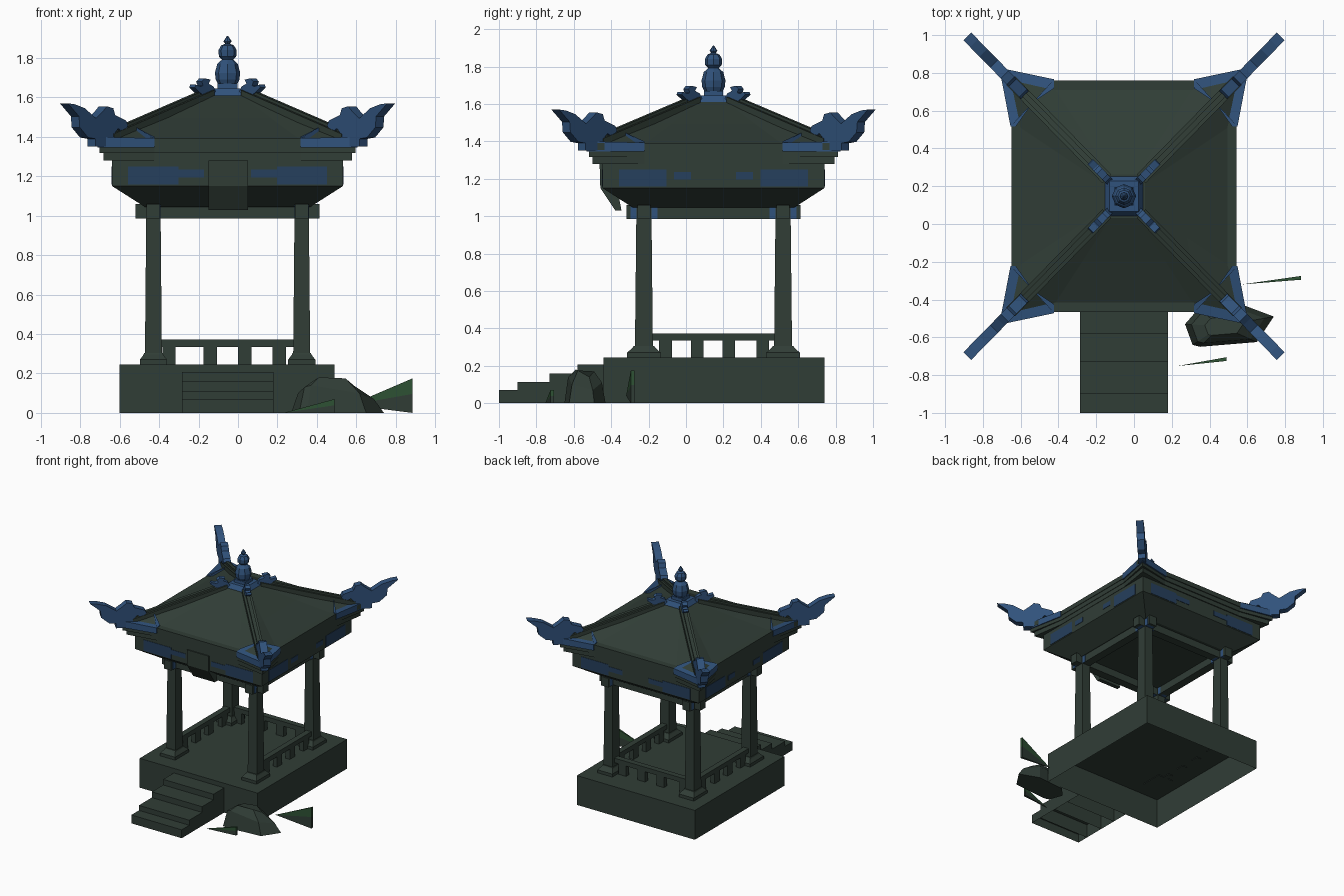
import bpy, bmesh, math

CX, CY = -0.053, 0.147          # pavilion axis
QUADS = [(1, 1), (-1, 1), (-1, -1), (1, -1)]


def material(name, rgb):
    m = bpy.data.materials.new(name)
    m.diffuse_color = (*rgb, 1)
    return m


STONE = material("dark green stone", (0.030, 0.047, 0.037))
BLUE = material("glazed blue", (0.030, 0.085, 0.200))
PAINT = material("faded blue paint", (0.019, 0.050, 0.110))
LEAF = material("leaf green", (0.028, 0.085, 0.035))


def loft(name, rings, mat, bottom=True, top=True):
    """Skin a stack of closed rings of equal length."""
    bm = bmesh.new()
    rows = [[bm.verts.new(p) for p in r] for r in rings]
    n = len(rows[0])
    for a, b in zip(rows, rows[1:]):
        for i in range(n):
            j = (i + 1) % n
            bm.faces.new((a[i], a[j], b[j], b[i]))
    if bottom:
        bm.faces.new(rows[0][::-1])
    if top:
        bm.faces.new(rows[-1])
    bmesh.ops.recalc_face_normals(bm, faces=bm.faces)
    me = bpy.data.meshes.new(name)
    bm.to_mesh(me)
    bm.free()
    me.materials.append(mat)
    ob = bpy.data.objects.new(name, me)
    bpy.context.collection.objects.link(ob)
    return ob


def rect(cx, cy, hx, hy, z):
    return [(cx + sx * hx, cy + sy * hy, z) for sx, sy in QUADS]


def stack(name, cx, cy, levels, mat, **kw):
    """Rectangular tower from (half x, half y, z) levels."""
    return loft(name, [rect(cx, cy, *l) for l in levels], mat, **kw)


def box(name, x0, x1, y0, y1, z0, z1, mat, **kw):
    hx, hy = (x1 - x0) / 2, (y1 - y0) / 2
    return stack(name, x0 + hx, y0 + hy, [(hx, hy, z0), (hx, hy, z1)], mat, **kw)


def star(hx, hy, c, z, m=0.37):
    """Square plan with straight middles and flared corners."""
    pts = []
    for k, (sx, sy) in enumerate(QUADS):
        q = [(hx, m), (c, c * 1.025), (m, hy)]
        for x, y in (q if k % 2 == 0 else q[::-1]):
            pts.append((CX + sx * x, CY + sy * y, z))
    return pts


def diagonal_plate(name, sx, sy, profile, width, mat):
    """Profile of (offset, z) standing on a roof diagonal."""
    h = width / 2 / math.sqrt(2)
    loft(name, [[(CX + sx * (d + e), CY + sy * (d * 1.02 - e), z) for d, z in profile]
                for e in (-h, h)], mat)


# Hollow base and hollow stairs
box("base", -0.60, 0.49, -0.44, 0.74, 0, 0.245, STONE, bottom=False)
steps = [(-1.0, -0.90, 0.07), (-0.90, -0.73, 0.112), (-0.73, -0.58, 0.16), (-0.58, -0.44, 0.207)]
for i, (y0, y1, z) in enumerate(steps):
    box(f"step_{i}", -0.285, 0.18, y0, y1, 0, z, STONE, bottom=False)

# Columns with flared feet and blue capitals
for i, (sx, sy) in enumerate(QUADS):
    x, y = CX + sx * 0.376, CY + sy * 0.372
    stack(f"column_foot_{i}", x, y, [(0.069, 0.09, 0.24), (0.069, 0.09, 0.27),
          (0.05, 0.062, 0.295), (0.046, 0.055, 0.305)], STONE)
    stack(f"column_{i}", x, y, [(0.043, 0.048, 0.29), (0.036, 0.04, 1.05)], STONE)
    stack(f"capital_x_{i}", x, y, [(0.065, 0.033, 0.985), (0.065, 0.033, 1.08)], BLUE)
    stack(f"capital_y_{i}", x, y, [(0.036, 0.072, 0.985), (0.036, 0.072, 1.08)], BLUE)

# Railings on the back and both sides
box("back_rail", -0.40, 0.30, 0.497, 0.545, 0.334, 0.372, STONE)
for i, x in enumerate((-0.35, -0.14, 0.035, 0.21)):
    box(f"back_baluster_{i}", x - 0.034, x + 0.034, 0.50, 0.54, 0.24, 0.34, STONE)
for sx in (-1, 1):
    x = CX + sx * 0.376
    box("side_rail", x - 0.024, x + 0.024, -0.19, 0.49, 0.334, 0.372, STONE)
    for i, y in enumerate((-0.11, 0.06, 0.228, 0.41)):
        box(f"side_baluster_{i}", x - 0.02, x + 0.02, y - 0.034, y + 0.034, 0.24, 0.34, STONE)

# Tie beams crossing at the columns
for s in (-1, 1):
    x, y = CX + s * 0.376, CY + s * 0.372
    box("beam_across", CX - 0.467, CX + 0.467, y - 0.034, y + 0.034, 0.985, 1.06, STONE)
    box("beam_along", x - 0.034, x + 0.034, CY - 0.465, CY + 0.465, 0.985, 1.06, STONE)

# Sloped soffit and fascia
stack("soffit", CX, CY, [(0.42, 0.43, 1.045), (0.585, 0.593, 1.15), (0.585, 0.593, 1.285)], STONE)

# Painted panels on the fascia
for s in (-1, 1):
    for t in (-1, 1):
        for a, b, z0, z1 in ((0.25, 0.505, 1.158, 1.25), (0.12, 0.25, 1.195, 1.235)):
            u0, u1 = sorted((t * a, t * b))
            ye, xe = CY + s * 0.593, CX + s * 0.585
            box("fascia_paint_x", CX + u0, CX + u1, ye - 0.003, ye + 0.003, z0, z1, PAINT)
            if a < 0.2:
                u0, u1 = sorted((t * 0.12, t * 0.21))
            box("fascia_paint_y", xe - 0.003, xe + 0.003, CY + u0, CY + u1, z0, z1, PAINT)

# Hanging plaque on the front
plaque = [(-0.462, 1.28), (-0.458, 1.15), (-0.378, 1.03), (-0.345, 1.03), (-0.36, 1.11), (-0.42, 1.28)]
loft("front_plaque", [[(x, y, z) for y, z in plaque] for x in (-0.15, 0.05)], STONE)

# Stepped eaves and roof
for i, (hx, hy, c) in enumerate(((0.588, 0.60, 0.63), (0.592, 0.608, 0.65), (0.596, 0.614, 0.662))):
    z = 1.28 + i * 0.037
    loft(f"eave_{i}", [star(hx, hy, c, z), star(hx, hy, c, z + 0.037)], STONE)
loft("roof", [star(0.56, 0.575, 0.63, 1.385), star(0.335, 0.345, 0.36, 1.495, 0.22),
              star(0.11, 0.115, 0.115, 1.61, 0.07)], STONE)

# Corner tiles, hip ridges, upturned ornaments and small curls
tile = [(0.66, 0.68, 1.40), (0.37, 0.619, 1.393), (0.37, 0.572, 1.40), (0.482, 0.497, 1.458),
        (0.572, 0.37, 1.40), (0.601, 0.37, 1.393)]
horn = [(0.83, 1.57), (0.794, 1.565), (0.744, 1.545), (0.688, 1.494), (0.652, 1.53), (0.632, 1.555),
        (0.60, 1.545), (0.59, 1.51), (0.535, 1.483), (0.525, 1.458), (0.545, 1.42), (0.575, 1.443),
        (0.60, 1.407), (0.56, 1.385), (0.63, 1.35), (0.69, 1.35), (0.69, 1.39), (0.728, 1.397),
        (0.77, 1.448), (0.774, 1.504)]
curl = [(0.07, 1.62), (0.12, 1.60), (0.155, 1.625), (0.18, 1.65), (0.175, 1.665), (0.15, 1.655),
        (0.138, 1.66), (0.145, 1.68), (0.13, 1.697), (0.10, 1.69), (0.11, 1.67), (0.085, 1.655)]
for i, (sx, sy) in enumerate(QUADS):
    loft(f"corner_tile_{i}", [[(CX + sx * x, CY + sy * y, 1.345) for x, y, z in tile],
                              [(CX + sx * x, CY + sy * y, z) for x, y, z in tile]], BLUE)
    diagonal_plate(f"ridge_{i}", sx, sy, [(0.09, 1.59), (0.60, 1.37), (0.60, 1.415), (0.09, 1.637)], 0.065, STONE)
    diagonal_plate(f"ridge_cap_{i}", sx, sy, [(0.09, 1.60), (0.58, 1.38), (0.58, 1.44), (0.09, 1.652)], 0.028, STONE)
    diagonal_plate(f"corner_ornament_{i}", sx, sy, horn, 0.058, BLUE)
    diagonal_plate(f"roof_curl_{i}", sx, sy, curl, 0.04, BLUE)

# Finial on a square pedestal
stack("finial_pedestal", CX, CY, [(0.115, 0.12, 1.575), (0.108, 0.112, 1.60), (0.078, 0.08, 1.645),
      (0.05, 0.05, 1.645), (0.05, 0.05, 1.67)], BLUE)
gourd = [(0.045, 1.66), (0.06, 1.69), (0.064, 1.725), (0.052, 1.77), (0.028, 1.792), (0.044, 1.808),
         (0.046, 1.84), (0.032, 1.864), (0.012, 1.872), (0.021, 1.884), (0.003, 1.912)]
loft("finial", [[(CX + r * math.cos(k * math.pi / 4), CY + r * math.sin(k * math.pi / 4), z)
                 for k in range(8)] for r, z in gourd], BLUE)

# Rock beside the stairs
foot = [(0.27, -0.53), (0.31, -0.64), (0.35, -0.65), (0.65, -0.625), (0.74, -0.49), (0.58, -0.43), (0.34, -0.45)]
mids = (0.10, 0.13, 0.14, 0.10, 0.07, 0.11, 0.12)
crown = (0.155, 0.17, 0.18, 0.175, 0.14, 0.17, 0.16)
shrink = lambda s, zs: [(0.46 + (x - 0.46) * s, -0.54 + (y + 0.54) * s, z) for (x, y), z in zip(foot, zs)]
loft("rock", [shrink(1, [0] * 7), shrink(0.82, mids), shrink(0.45, crown)], STONE)

# Flat leaf wedges, green with a dark upper part
for x0, y0, z0, x1, y1, z1 in ((0.57, -0.32, 0.04, 0.885, -0.285, 0.175), (0.23, -0.752, 0.0, 0.49, -0.715, 0.07)):
    blade = lambda za, zb: [[(x0, y0, z0)] + [(x1, y1 + t, z) for z in (za, zb)] for t in (-0.01, 0.01)]
    loft("leaf_lower", blade(0, z1 * 0.55), STONE)
    loft("leaf_upper", blade(z1 * 0.55, z1), LEAF)
